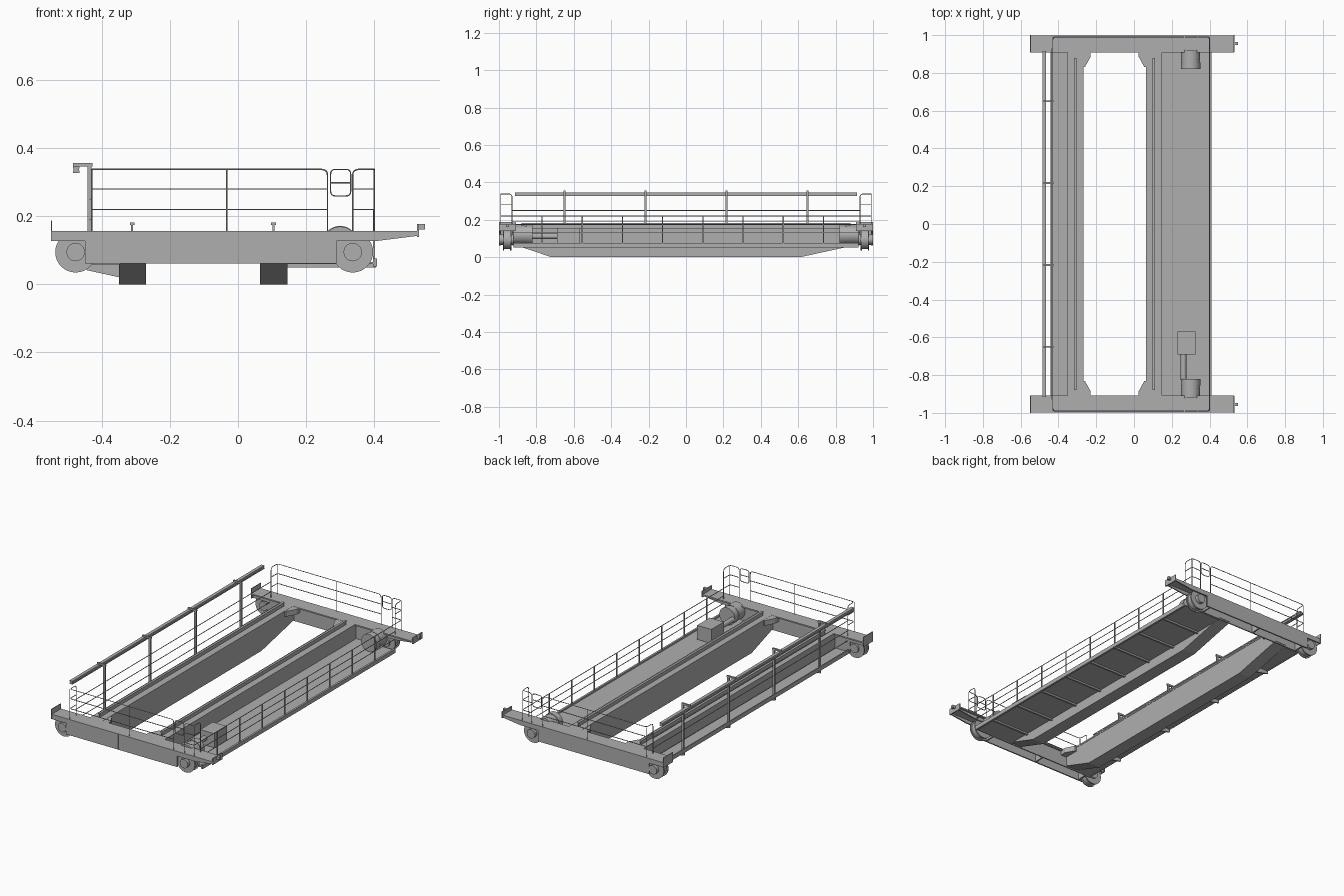
import bpy, bmesh, math
from mathutils import Vector

if "Cube" in bpy.data.objects:
    bpy.data.objects.remove(bpy.data.objects["Cube"])

# Dark grey paint for the whole crane
PAINT = bpy.data.materials.new('dark_grey_paint')
PAINT.diffuse_color = (0.43, 0.43, 0.43, 1)
PAINT.use_nodes = True
PAINT.node_tree.nodes["Principled BSDF"].inputs["Base Color"].default_value = PAINT.diffuse_color


def finish(name, bm):
    bmesh.ops.recalc_face_normals(bm, faces=bm.faces)
    me = bpy.data.meshes.new(name)
    bm.to_mesh(me)
    bm.free()
    me.materials.append(PAINT)
    ob = bpy.data.objects.new(name, me)
    bpy.context.collection.objects.link(ob)
    return ob


def box(name, x, y, z):
    return prism(name, [(x[0], z[0]), (x[1], z[0]), (x[1], z[1]), (x[0], z[1])], 'y', *y)


def prism(name, pts, axis, a, b):
    """Extrude a 2D profile along an axis from a to b."""
    put = {'x': lambda p, t: (t, p[0], p[1]),
           'y': lambda p, t: (p[0], t, p[1]),
           'z': lambda p, t: (p[0], p[1], t)}[axis]
    bm = bmesh.new()
    f = bm.faces.new([bm.verts.new(put(p, a)) for p in pts])
    r = bmesh.ops.extrude_face_region(bm, geom=[f])
    d = Vector(put((0, 0), b - a))
    bmesh.ops.translate(bm, vec=d, verts=[v for v in r['geom'] if isinstance(v, bmesh.types.BMVert)])
    return finish(name, bm)


def disc(name, x, z, r, y0, y1, n=32):
    """Cylinder lying along y."""
    pts = [(x + r * math.cos(i * math.tau / n), z + r * math.sin(i * math.tau / n)) for i in range(n)]
    ob = prism(name, pts, 'y', y0, y1)
    bpy.ops.object.select_all(action='DESELECT')
    bpy.context.view_layer.objects.active = ob
    ob.select_set(True)
    bpy.ops.object.shade_smooth_by_angle()
    return ob


def tube(name, pts, fillet=0.0, closed=False, r=0.0021):
    """Round bar along a path, with rounded corners."""
    P = [Vector(p) for p in pts]
    out = []
    for i, p in enumerate(P):
        if fillet and (closed or 0 < i < len(P) - 1):
            a = p + (P[i - 1] - p).normalized() * fillet
            b = p + (P[(i + 1) % len(P)] - p).normalized() * fillet
            for k in range(5):
                t = k / 4
                out.append(a * (1 - t) ** 2 + p * 2 * t * (1 - t) + b * t * t)
        else:
            out.append(p)
    cu = bpy.data.curves.new(name, 'CURVE')
    cu.dimensions = '3D'
    cu.bevel_depth = r
    cu.bevel_resolution = 1
    cu.use_fill_caps = not closed
    cu.materials.append(PAINT)
    sp = cu.splines.new('POLY')
    sp.points.add(len(out) - 1)
    for q, v in zip(sp.points, out):
        q.co = (*v, 1)
    sp.use_cyclic_u = closed
    ob = bpy.data.objects.new(name, cu)
    bpy.context.collection.objects.link(ob)
    bpy.ops.object.select_all(action='DESELECT')
    bpy.context.view_layer.objects.active = ob
    ob.select_set(True)
    bpy.ops.object.convert(target='MESH')


TOP = 0.157
# Two main girders with tapered ends, flanges and trolley rails
side = [(-0.925, 0.07), (-0.72, 0), (0.61, 0), (0.93, 0.07), (0.93, 0.15), (-0.925, 0.15)]
for n, x0, x1, xr in (('left', -0.35, -0.27, -0.311), ('right', 0.065, 0.145, 0.104)):
    prism(n + '_girder', side, 'x', x0, x1)
    box(n + '_girder_flange', (x0 - .002, x1 + .002), (-0.92, 0.92), (0.148, TOP))
    box(n + '_rail_web', (xr - .003, xr + .003), (-0.88, 0.88), (TOP, 0.178))
    box(n + '_rail_head', (xr - .007, xr + .007), (-0.88, 0.88), (0.175, 0.182))

web = [(-0.55, TOP), (-0.55, 0.128), (-0.45, 0.128), (-0.45, 0.062), (0.29, 0.062),
       (0.29, 0.128), (0.41, 0.128), (0.53, 0.143), (0.53, TOP)]
for s, n in ((-1, 'front'), (1, 'back')):
    # End truck: top plate, two webs, cross plates
    box(n + '_truck_top', (-0.55, 0.53), (s * .908, s * .995), (0.149, TOP))
    prism(n + '_truck_outer_web', web, 'y', s * .989, s * .997)
    prism(n + '_truck_inner_web', web, 'y', s * .921, s * .928)
    for x in (-0.42, -0.103, 0.265):
        box(n + '_truck_diaphragm', (x - .004, x + .004), (s * .924, s * .992), (0.064, 0.152))
    box(n + '_truck_splice', (-0.104, -0.102), (s * .99, s * .999), (0.062, TOP))
    box(n + '_truck_end_stop', (-0.55, -0.546), (s * .91, s), (0.128, 0.188))
    box(n + '_truck_buffer_plate', (0.526, 0.532), (s * .91, s), (0.14, 0.178))
    box(n + '_buffer', (0.53, 0.55), (s * .947, s * .963), (0.161, 0.178))
    # Flanged wheels with hubs
    for x in (-0.477, 0.337):
        disc(n + '_wheel', x, 0.095, 0.052, s * .94, s * .972)
        disc(n + '_wheel_flange', x, 0.095, 0.060, s * .972, s * .979)
        disc(n + '_wheel_flange', x, 0.095, 0.060, s * .933, s * .94)
        disc(n + '_wheel_hub', x, 0.095, 0.027, s * .922, s * .999, 20)
    # Corner gussets between girders and trucks
    for x, d in ((-0.272, 1), (0.067, -1)):
        prism(n + '_gusset', [(x, s * .83), (x + d * .012, s * .83), (x + d * .042, s * .885),
                              (x + d * .042, s * .925), (x, s * .925)], 'z', 0.125, TOP - .001)
    # Drive gearbox
    disc(n + '_drive_drum', 0.30, 0.12, 0.052, s * .82, s * .855)
    disc(n + '_drive_neck', 0.30, 0.12, 0.048, s * .855, s * .862)
    disc(n + '_drive_rear', 0.30, 0.12, 0.050, s * .862, s * .921)
    # Railing over the truck, returning round the corners
    y, yi = s * .99, s * .93
    tube(n + '_top_rail', [(0.263, y, TOP), (0.263, y, 0.338), (-0.43, y, 0.338),
                           (-0.43, yi, 0.338), (-0.43, yi, TOP)], 0.018)
    tube(n + '_short_rail', [(0.337, y, TOP), (0.337, y, 0.338), (0.40, y, 0.338),
                             (0.40, yi, 0.338), (0.40, yi, TOP)], 0.018)
    for z in (0.28, 0.22):
        tube(n + '_middle_rail', [(0.263, y, z), (-0.43, y, z), (-0.43, yi, z)], 0.012)
        tube(n + '_short_middle_rail', [(0.337, y, z), (0.40, y, z), (0.40, yi, z)], 0.012)
    for x in (-0.43, -0.033, 0.40):
        tube(n + '_rail_post', [(x, y, TOP), (x, y, 0.336)])
    tube(n + '_gate', [(0.272, y, 0.26), (0.331, y, 0.26), (0.331, y, 0.338), (0.272, y, 0.338)], 0.014, True)
    tube(n + '_gate_bar', [(0.272, y, 0.299), (0.331, y, 0.299)])

# Drive motor and shaft
box('motor', (0.23, 0.325), (-0.69, -0.57), (0.07, 0.155))
disc('motor_shaft', 0.262, 0.112, 0.015, -0.825, -0.685, 16)

# Wide walkway on the right, with joists, edge and railing
box('right_walkway', (0.14, 0.405), (-0.921, 0.921), (0.060, 0.066))
box('right_walkway_edge', (0.397, 0.409), (-0.921, 0.921), (0.052, 0.076))
for i in range(8):
    y = -0.77 + 0.215 * i
    box('walkway_joist', (0.14, 0.405), (y - .006, y + .006), (0.050, 0.061))
    box('right_post', (0.397, 0.403), (y - .003, y + .003), (0.06, 0.22))
for z in (0.22, 0.175, 0.13):
    tube('right_side_rail', [(0.40, -0.93, z), (0.40, 0.93, z)])

# Narrow walkway on the left, with brackets, posts and cable beam
box('left_walkway', (-0.44, -0.345), (-0.921, 0.921), (0.059, 0.065))
box('left_walkway_edge', (-0.443, -0.437), (-0.921, 0.921), (0.055, 0.08))
for y in (-0.65, -0.217, 0.217, 0.65):
    prism('left_bracket', [(-0.445, 0.06), (-0.445, 0.042), (-0.345, 0.02), (-0.345, 0.06)], 'y', y - .004, y + .004)
    box('left_post', (-0.442, -0.430), (y - .005, y + .005), (0.06, 0.356))
    box('beam_hanger', (-0.485, -0.427), (y - .005, y + .005), (0.346, 0.356))
for z in (0.25, 0.19, 0.13):
    tube('left_side_rail', [(-0.434, -0.93, z), (-0.434, 0.93, z)])
box('cable_beam_top', (-0.485, -0.465), (-0.915, 0.915), (0.340, 0.347))
box('cable_beam_web', (-0.483, -0.467), (-0.915, 0.915), (0.333, 0.341))
box('cable_beam_bottom', (-0.485, -0.465), (-0.915, 0.915), (0.327, 0.334))
